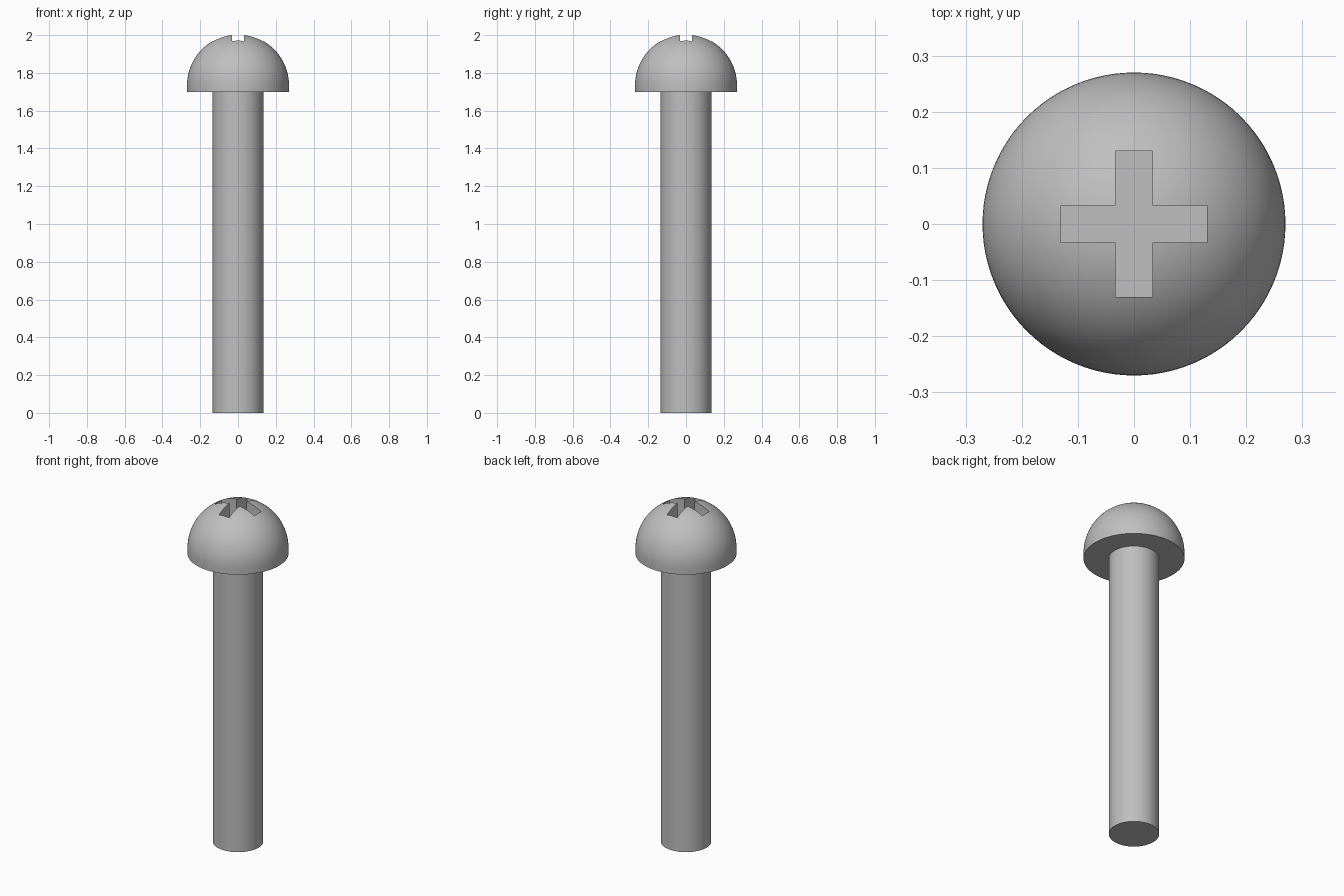
import bpy, bmesh
from math import sin, cos, pi, radians
from mathutils import Matrix

cube = bpy.data.objects.get("Cube")
if cube:
    bpy.data.objects.remove(cube, do_unlink=True)

HEAD_R, HEAD_BASE, DOME_Z = 0.27, 1.70, 1.734
SHAFT_R = 0.135
SLOT_HALF, SLOT_REACH, SLOT_FLOOR = 0.033, 0.13, 1.87

steel = bpy.data.materials.new("steel_grey")
steel.use_nodes = True
steel.diffuse_color = (0.52, 0.52, 0.52, 1)
steel.node_tree.nodes["Principled BSDF"].inputs["Base Color"].default_value = steel.diffuse_color


def add_object(name, bm):
    bmesh.ops.recalc_face_normals(bm, faces=bm.faces)
    mesh = bpy.data.meshes.new(name)
    bm.to_mesh(mesh)
    bm.free()
    mesh.materials.append(steel)
    obj = bpy.data.objects.new(name, mesh)
    bpy.context.collection.objects.link(obj)
    return obj


def activate(obj):
    bpy.ops.object.select_all(action='DESELECT')
    obj.select_set(True)
    bpy.context.view_layer.objects.active = obj


def lathe(name, profile, steps=96):
    """Revolve an (r, z) profile around the z axis."""
    bm = bmesh.new()
    verts = [bm.verts.new((r, 0, z)) for r, z in profile]
    edges = [bm.edges.new(pair) for pair in zip(verts, verts[1:])]
    bmesh.ops.spin(bm, geom=verts + edges, cent=(0, 0, 0), axis=(0, 0, 1),
                   angle=2 * pi, steps=steps)
    bmesh.ops.remove_doubles(bm, verts=bm.verts, dist=1e-5)
    return add_object(name, bm)


# Plain cylindrical shaft, running slightly into the head
shaft = lathe("shaft", [(0, 0), (SHAFT_R, 0), (SHAFT_R, HEAD_BASE + 0.05),
                        (0, HEAD_BASE + 0.05)])

# Domed head with a short straight rim
rings = 24
dome = [(HEAD_R * cos(i / rings * pi / 2), DOME_Z + HEAD_R * sin(i / rings * pi / 2))
        for i in range(rings)]
head = lathe("head", [(0, HEAD_BASE), (HEAD_R, HEAD_BASE)] + dome + [(0, DOME_Z + HEAD_R)])

# Cross-shaped drive recess: one arm's corners turned four times, then extruded
bm = bmesh.new()
arm = [(SLOT_REACH, -SLOT_HALF), (SLOT_REACH, SLOT_HALF), (SLOT_HALF, SLOT_HALF)]
outline = []
for k in range(4):
    turn = Matrix.Rotation(k * pi / 2, 3, 'Z')
    outline += [bm.verts.new(turn @ Matrix.Identity(3) @ bm.verts.new((x, y, SLOT_FLOOR)).co)
                for x, y in arm]
bmesh.ops.delete(bm, geom=[v for v in bm.verts if v not in outline], context='VERTS')
cross = bm.faces.new(outline)
lifted = bmesh.ops.extrude_face_region(bm, geom=[cross], use_keep_orig=True)["geom"]
bmesh.ops.translate(bm, vec=(0, 0, 0.3),
                    verts=[g for g in lifted if isinstance(g, bmesh.types.BMVert)])
cutter = add_object("recess_cutter", bm)
cutter.hide_render = True

activate(head)
cut = head.modifiers.new("cross_recess", 'BOOLEAN')
cut.operation = 'DIFFERENCE'
cut.solver = 'EXACT'
cut.object = cutter
bpy.ops.object.modifier_apply(modifier=cut.name)
bpy.data.objects.remove(cutter, do_unlink=True)

# Smooth round surfaces with crisp rims
for obj in (shaft, head):
    activate(obj)
    bpy.ops.object.shade_smooth_by_angle(angle=radians(30))
